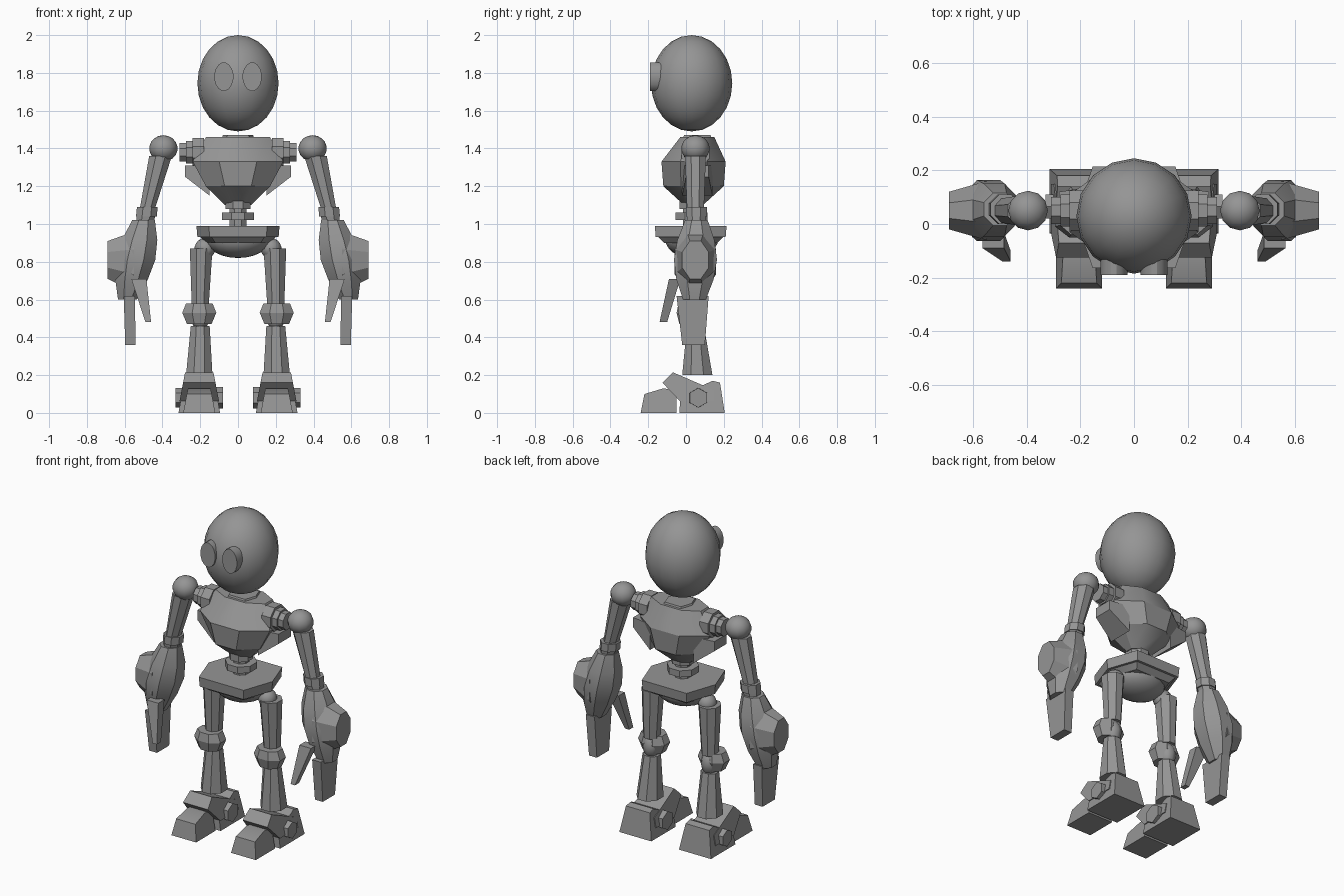
import bpy
import bmesh
from math import cos, sin, pi, radians
from mathutils import Vector

cube = bpy.data.objects.get("Cube")
if cube:
    bpy.data.objects.remove(cube, do_unlink=True)

shade = .3
matte_grey = bpy.data.materials.new("matte_grey")
matte_grey.diffuse_color = (shade, shade, shade, 1)
matte_grey.use_nodes = True
shader = matte_grey.node_tree.nodes["Principled BSDF"]
shader.inputs["Base Color"].default_value = matte_grey.diffuse_color


def polygon(sides):
    """Regular outline whose flat sides touch the unit circle."""
    radius = 1 / cos(pi / sides)
    angles = [pi * (2 * i + 1) / sides for i in range(sides)]
    return [(radius * cos(angle), radius * sin(angle)) for angle in angles]


WIDE_HEXAGON = [(1, 0), (.7, 1), (-.7, 1), (-1, 0), (-.7, -1), (.7, -1)]


def finish(name, bm, paired, sharp_angle=30):
    """Turn the mesh data into a shaded object, mirrored when it comes in pairs."""
    bmesh.ops.recalc_face_normals(bm, faces=bm.faces)
    mesh = bpy.data.meshes.new(name)
    bm.to_mesh(mesh)
    bm.free()
    mesh.materials.append(matte_grey)
    mesh.shade_smooth()
    mesh.set_sharp_from_angle(angle=radians(sharp_angle))
    part = bpy.data.objects.new(name, mesh)
    bpy.context.collection.objects.link(part)
    if paired:
        mirror = part.modifiers.new("Mirror", "MIRROR")
        mirror.use_mirror_merge = False


def bridge(bm, rows):
    """Skin a row of equal outlines and cap both ends."""
    for row, following in zip(rows, rows[1:]):
        for i in range(len(row)):
            bm.faces.new((row[i - 1], row[i], following[i], following[i - 1]))
    bm.faces.new(rows[0])
    bm.faces.new(rows[-1])


def limb(name, start, end, start_size, end_size, outline=polygon(8),
         bulge=0, paired=True):
    """Tapered solid between two points, cut square to its main axis."""
    start, end = Vector(start), Vector(end)
    along = end - start
    main = max(range(3), key=lambda axis: abs(along[axis]))
    across, upward = [axis for axis in range(3) if axis != main]
    steps = 4 if bulge else 1
    bm = bmesh.new()
    rows = []
    for step in range(steps + 1):
        t = step / steps
        size = Vector(start_size).lerp(Vector(end_size), t)
        size *= 1 + bulge * sin(pi * t)
        row = []
        for u, v in outline:
            point = start.lerp(end, t)
            point[across] += u * size.x
            point[upward] += v * size.y
            row.append(bm.verts.new(point))
        rows.append(row)
    bridge(bm, rows)
    finish(name, bm, paired)


def ball(name, centre, radii, segments=12, paired=True, cut_above=None):
    """Ellipsoid, optionally kept only below a height."""
    bm = bmesh.new()
    bmesh.ops.create_uvsphere(bm, u_segments=segments, v_segments=segments * 3 // 4, radius=1)
    bmesh.ops.scale(bm, vec=radii, verts=bm.verts)
    bmesh.ops.translate(bm, vec=centre, verts=bm.verts)
    if cut_above is not None:
        bmesh.ops.bisect_plane(bm, geom=bm.verts[:] + bm.edges[:] + bm.faces[:],
                               plane_co=(0, 0, cut_above), plane_no=(0, 0, 1), clear_outer=True)
    finish(name, bm, paired, sharp_angle=60)


def foot_part(name, side_outline, low_width, high_width):
    """Side outline of (y, z) points, as wide as its height asks for."""
    heights = [z for y, z in side_outline]
    low, high = min(heights), max(heights)
    bm = bmesh.new()
    rows = []
    for side in (-1, 1):
        row = []
        for y, z in side_outline:
            width = low_width + (high_width - low_width) * (z - low) / (high - low)
            row.append(bm.verts.new((foot_x + side * width, y, z)))
        rows.append(row)
    bridge(bm, rows)
    finish(name, bm, paired=True)


# Head and eyes
ball("head", (0, .03, 1.745), (.215, .215, .255), segments=16, paired=False)
limb("eye", (.075, -.1, 1.78), (.075, -.19, 1.78), (.05, .075), (.05, .075), outline=polygon(16))

# Torso
limb("lower_chest", (0, .04, 1.1), (0, .04, 1.2), (.07, .05), (.17, .16), paired=False)
limb("middle_chest", (0, .04, 1.2), (0, .04, 1.33), (.17, .16), (.24, .17), paired=False)
limb("upper_chest", (0, .04, 1.33), (0, .06, 1.46), (.24, .17), (.17, .09), paired=False)
limb("collar", (0, .06, 1.42), (0, .06, 1.47), (.1, .09), (.08, .07),
     outline=WIDE_HEXAGON, paired=False)
limb("side_plate", (.15, .06, 1.23), (.28, .06, 1.28), (.08, .08), (.06, .03), outline=polygon(4))

# Stepped shoulder sockets and waist discs
for step, radius in enumerate((.075, .06, .05)):
    limb("shoulder_socket", (.18, .05, 1.38), (.24 + .035 * step, .05, 1.38),
         (radius, radius), (radius, radius))
for name, bottom, top, radius in (("waist_disc", 1.02, 1.06, .085),
                                  ("waist_post", .98, 1.1, .045),
                                  ("waist_collar", 1.08, 1.13, .065)):
    limb(name, (0, .03, bottom), (0, .03, top), (radius, radius), (radius, radius), paired=False)

# Pelvis
limb("pelvis_rim", (0, .025, .93), (0, .025, .99), (.215, .185), (.22, .19),
     outline=WIDE_HEXAGON, paired=False)
limb("pelvis_skirt", (0, .025, .9), (0, .025, .93), (.17, .14), (.2, .17),
     outline=WIDE_HEXAGON, paired=False)
ball("pelvis_bowl", (0, .03, .92), (.17, .14, .1), segments=16, paired=False, cut_above=.95)

# Arms
ball("shoulder_ball", (.395, .05, 1.4), (.075, .075, .07))
limb("upper_arm", (.48, .05, 1.08), (.41, .05, 1.36), (.04, .045), (.06, .055))
limb("wrist_cuff", (.485, .055, 1.04), (.48, .055, 1.09), (.055, .055), (.055, .055))
limb("wrist", (.495, .055, 1), (.485, .055, 1.05), (.045, .045), (.05, .05))
limb("forearm", (.585, .045, .6), (.5, .055, 1.02), (.05, .06), (.06, .06), bulge=.9)
limb("forearm_shield", (.55, .05, .8), (.69, .05, .81), (.11, .16), (.07, .1))

# Hands
limb("finger", (.57, .04, .36), (.575, .035, .62), (.027, .06), (.03, .085), outline=polygon(4))
limb("thumb", (.475, -.12, .48), (.525, -.06, .71), (.015, .02), (.04, .03), outline=polygon(4))

# Legs
ball("hip_ball", (.175, .04, .87), (.055, .055, .055))
limb("thigh", (.2, .05, .57), (.195, .045, .87), (.045, .05), (.06, .065))
ball("knee_joint", (.2, .05, .51), (.05, .055, .075), segments=8)
limb("lower_knee_guard", (.205, .02, .47), (.205, .02, .53), (.065, .055), (.09, .07))
limb("upper_knee_guard", (.205, .02, .53), (.205, .02, .58), (.09, .07), (.07, .06))
limb("shin", (.205, .06, .2), (.2, .05, .46), (.07, .08), (.05, .045))

# Feet
foot_x = .205
foot_part("toe", [(-.24, 0), (-.22, .1), (-.12, .13), (-.05, .12), (-.05, 0)], .085, .06)
foot_part("ankle_strap", [(-.125, .16), (-.07, .215), (.15, .12), (.15, .06), (-.03, .06)], .105, .075)
foot_part("heel", [(-.035, 0), (-.03, .09), (.14, .17), (.18, .16), (.205, 0)], .11, .08)
limb("ankle_bolt", (.08, .065, .08), (.33, .065, .08), (.05, .05), (.045, .045), outline=polygon(6))
